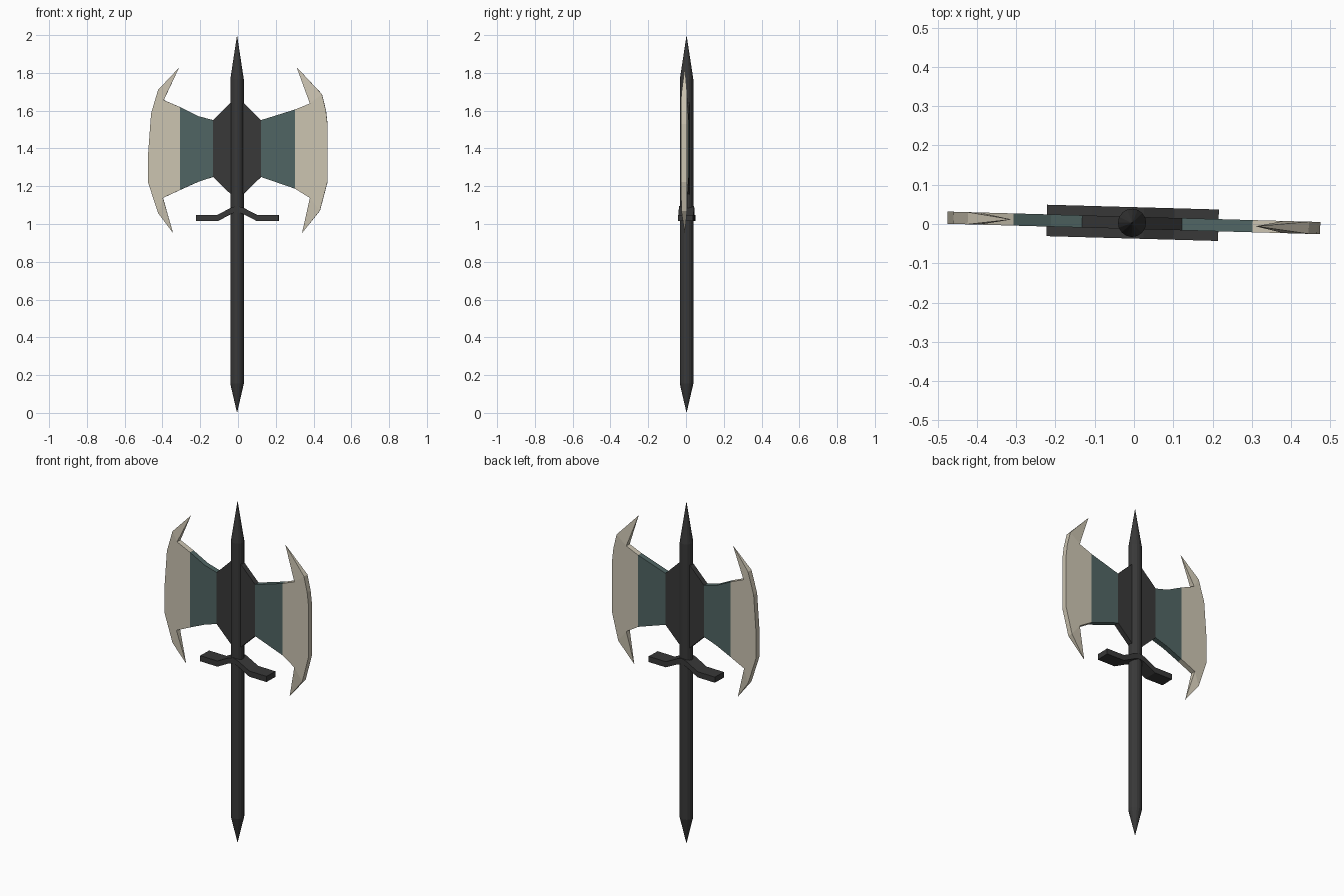
import bpy, bmesh, math
from mathutils import Matrix

if "Cube" in bpy.data.objects:
    bpy.data.objects.remove(bpy.data.objects["Cube"])

CX = -0.005                      # shaft axis
TURN = Matrix.Translation((CX, 0.003, 0)) @ Matrix.Rotation(math.radians(-1.6), 4, 'Z')


def material(name, rgb):
    m = bpy.data.materials.new(name)
    m.diffuse_color = (*rgb, 1)
    m.use_nodes = True
    m.node_tree.nodes["Principled BSDF"].inputs["Base Color"].default_value = m.diffuse_color
    return m


DARK = material("dark iron", (0.04, 0.04, 0.04))
TEAL = material("teal metal", (0.08, 0.13, 0.125))
CREAM = material("pale steel", (0.60, 0.55, 0.44))


def finish(bm, name, mat):
    bmesh.ops.recalc_face_normals(bm, faces=bm.faces)
    bm.transform(TURN)
    me = bpy.data.meshes.new(name)
    bm.to_mesh(me)
    bm.free()
    me.materials.append(mat)
    ob = bpy.data.objects.new(name, me)
    bpy.context.collection.objects.link(ob)
    return ob


def plate(name, outline, half, mat, horns=(), seams=()):
    """Flat plate from an (x, z) outline. horns: {edge index: tip} replace an edge
    by a spike narrowing to a point; seams: edges left open against a neighbour."""
    bm = bmesh.new()
    front = [bm.verts.new((x, -half, z)) for x, z in outline]
    back = [bm.verts.new((x, half, z)) for x, z in outline]
    bm.faces.new(front)
    bm.faces.new(back[::-1])
    horns = dict(horns)
    n = len(outline)
    for i in range(n):
        j = (i + 1) % n
        if i in horns:
            tip = bm.verts.new((horns[i][0], 0, horns[i][1]))
            ring = [front[i], front[j], back[j], back[i]]
            for k in range(4):
                bm.faces.new((ring[k], ring[(k + 1) % 4], tip))
        elif i not in seams:
            bm.faces.new((front[i], front[j], back[j], back[i]))
    return finish(bm, name, mat)


# Shaft with pointed ends, lathed
bm = bmesh.new()
SIDES = 16
rings = []
for r, z in [(0.036, 0.155), (0.036, 1.765)]:
    rings.append([bm.verts.new((r * math.cos(a), r * math.sin(a), z))
                  for a in (2 * math.pi * k / SIDES for k in range(SIDES))])
low, high = bm.verts.new((0, 0, 0)), bm.verts.new((0, 0, 2))
for k in range(SIDES):
    m = (k + 1) % SIDES
    bm.faces.new((rings[0][k], rings[0][m], rings[1][m], rings[1][k]))
    bm.faces.new((rings[0][m], rings[0][k], low))
    bm.faces.new((rings[1][k], rings[1][m], high))
finish(bm, "shaft", DARK)

# Central hub
H = 0.0155
plate("hub", [(-0.127, 1.249), (-0.03, 1.155), (0.03, 1.155), (0.127, 1.249),
              (0.127, 1.55), (0.03, 1.645), (-0.03, 1.645), (-0.127, 1.55)],
      H, DARK, seams=(3, 7))

# Cheeks between hub and blades
plate("cheek_right", [(0.127, 1.249), (0.307, 1.187), (0.307, 1.606), (0.127, 1.55)],
      H, TEAL, seams=(1, 3))
plate("cheek_left", [(-0.127, 1.249), (-0.206, 1.223), (-0.302, 1.18), (-0.302, 1.619),
                     (-0.206, 1.571), (-0.127, 1.55)], H, TEAL, seams=(2, 5))

# Blades, each with a horn above and below
plate("blade_right", [(0.307, 1.187), (0.386, 1.138), (0.439, 1.07), (0.479, 1.222),
                      (0.479, 1.53), (0.471, 1.60), (0.45, 1.687), (0.386, 1.638),
                      (0.307, 1.606)], H, CREAM,
      horns={1: (0.344, 0.952), 6: (0.315, 1.831)}, seams=(8,))
plate("blade_left", [(-0.302, 1.18), (-0.392, 1.138), (-0.418, 1.058), (-0.47, 1.217),
                     (-0.47, 1.38), (-0.455, 1.585), (-0.418, 1.71), (-0.388, 1.656),
                     (-0.302, 1.619)], H, CREAM,
      horns={1: (-0.339, 0.952), 6: (-0.307, 1.828)}, seams=(8,))

# Bent crossguard
top = [(-0.217, 1.048), (-0.103, 1.048), (-0.03, 1.087), (0, 1.096),
       (0.03, 1.087), (0.107, 1.048), (0.22, 1.048)]
plate("crossguard", top + [(x, z - 0.033) for x, z in reversed(top)], 0.04, DARK)
